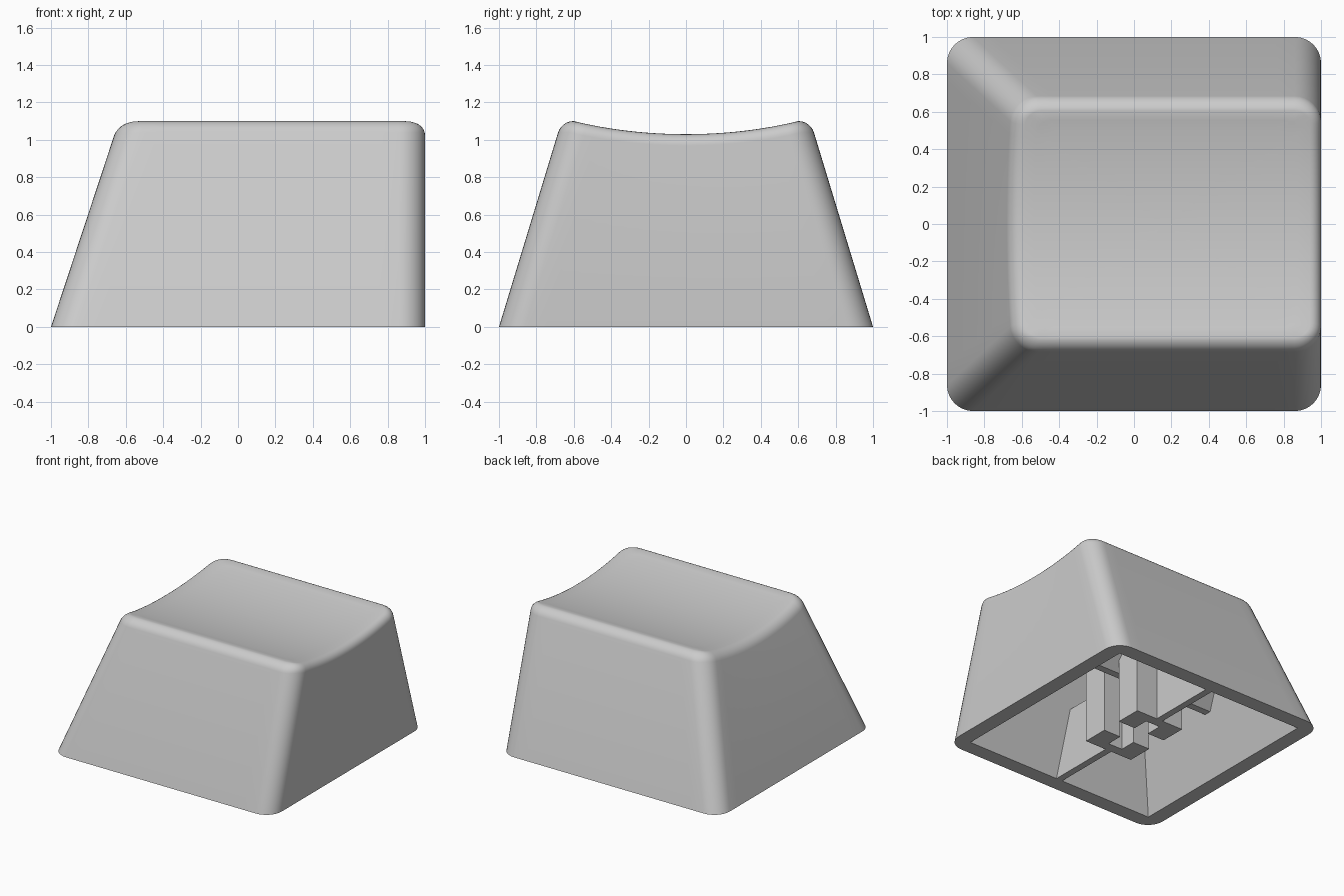
import bpy, bmesh, math
from mathutils import Vector

if "Cube" in bpy.data.objects:
    bpy.data.objects.remove(bpy.data.objects["Cube"], do_unlink=True)

grey = bpy.data.materials.new("light_grey_plastic")
grey.use_nodes = True
colour = (0.6, 0.6, 0.6, 1)
grey.diffuse_color = colour
grey.node_tree.nodes["Principled BSDF"].inputs["Base Color"].default_value = colour

SLOPE_Y, SLOPE_X = 0.304, 0.33   # lean of front/back and of the -x side; the +x side is upright
CORNER, ROUND, WALL, CEILING = 0.14, 0.06, 0.125, 0.9


def finish(name, bm):
    bmesh.ops.recalc_face_normals(bm, faces=bm.faces)
    mesh = bpy.data.meshes.new(name)
    bm.to_mesh(mesh)
    bm.free()
    mesh.materials.append(grey)
    obj = bpy.data.objects.new(name, mesh)
    bpy.context.collection.objects.link(obj)
    return obj


def loft(name, rings):
    """Closed solid through rings of equal point count."""
    bm = bmesh.new()
    loops = [[bm.verts.new(p) for p in ring] for ring in rings]
    n = len(loops[0])
    for a, b in zip(loops, loops[1:]):
        for i in range(n):
            j = (i + 1) % n
            bm.faces.new((a[i], a[j], b[j], b[i]))
    bm.faces.new(loops[0][::-1])
    bm.faces.new(loops[-1])
    return finish(name, bm)


def bounds(z, inset):
    y = 1 - SLOPE_Y * z - inset
    return -1 + SLOPE_X * z + inset, 1 - inset, y


def outline(z, inset, arc=8, side=16):
    """Rounded rectangle at height z, with extra points along its sides."""
    x0, x1, y = bounds(z, inset)
    r = CORNER - inset
    centres = [(x1 - r, y - r), (x0 + r, y - r), (x0 + r, r - y), (x1 - r, r - y)]
    pts = []
    for k, (cx, cy) in enumerate(centres):
        for i in range(arc + 1):
            a = math.pi / 2 * (k + i / arc)
            pts.append(Vector((cx + r * math.cos(a), cy + r * math.sin(a), z)))
        nx, ny = centres[(k + 1) % 4]
        a = math.pi / 2 * (k + 1)
        end = Vector((nx + r * math.cos(a), ny + r * math.sin(a), z))
        start = pts[-1]
        pts += [start.lerp(end, i / side) for i in range(1, side)]
    return pts


def dish(y):
    return 1.03 + 0.07 * (min(abs(y), 0.615) / 0.615) ** 2


def dished_ring(inset, drop):
    """Outline whose points follow the dished top, moved onto the sloping walls."""
    return [outline(dish(p.y) - drop, inset)[i] for i, p in enumerate(outline(1.05, inset))]


# Outer cap: walls, rounded rim, then rings closing in over the dish
rings = [outline(0, 0)]
for k in range(7):
    t = math.pi / 2 * k / 6
    rings.append(dished_ring(ROUND * (1 - math.cos(t)), ROUND * (1 - math.sin(t))))
mid = Vector((0.17, 0, 0))
rim = rings[-1]
for k in range(1, 13):
    ring = [mid.lerp(Vector((p.x, p.y, 0)), 1 - k / 12.1) for p in rim]
    rings.append([Vector((q.x, q.y, dish(q.y))) for q in ring])
cap = loft("cap_shell", rings)
bpy.context.view_layer.objects.active = cap
cap.select_set(True)
bpy.ops.object.shade_smooth_by_angle(angle=math.radians(40))
cap.select_set(False)

# Sharp-cornered cavity cut from below
cavity = []
for z in (-0.1, CEILING):
    x0, x1, y = bounds(z, WALL)
    cavity.append([(x0, -y, z), (x1, -y, z), (x1, y, z), (x0, y, z)])
cutter = loft("cavity_cutter", cavity)
cutter.hide_render = True
cutter.hide_viewport = True
cutter.display_type = 'WIRE'
cut = cap.modifiers.new("hollow", 'BOOLEAN')
cut.operation = 'DIFFERENCE'
cut.solver = 'EXACT'
cut.object = cutter

# Stem halves: U-shaped posts leaving a cross-shaped slot, and ribs to front and back
half_u = [(0.065, 0.22), (0.065, 0.085), (0.22, 0.085), (0.22, 0.3)]
u_shape = half_u + [(-x, y) for x, y in reversed(half_u)]
rib_top = 0.53
edge = 1 - WALL + 0.005
rib = [(edge, 0), (edge - SLOPE_Y * rib_top, rib_top), (0.29, rib_top), (0.29, 0)]
for label, s in (("back", 1), ("front", -1)):
    loft(label + "_stem_post", [[(x, s * y, z) for x, y in u_shape] for z in (0, CEILING + 0.02)])
    loft(label + "_rib", [[(x, s * y, z) for y, z in rib] for x in (-0.028, 0.028)])

# Flared cross rib under the ceiling, running from side wall to side wall
flare = [(0.03, 0.46), (0.13, 0.58), (0.13, CEILING + 0.01)]
flare += [(-y, z) for y, z in reversed(flare)]
loft("cross_rib", [[(bounds(z, WALL - 0.01)[side], y, z) for y, z in flare] for side in (0, 1)])
